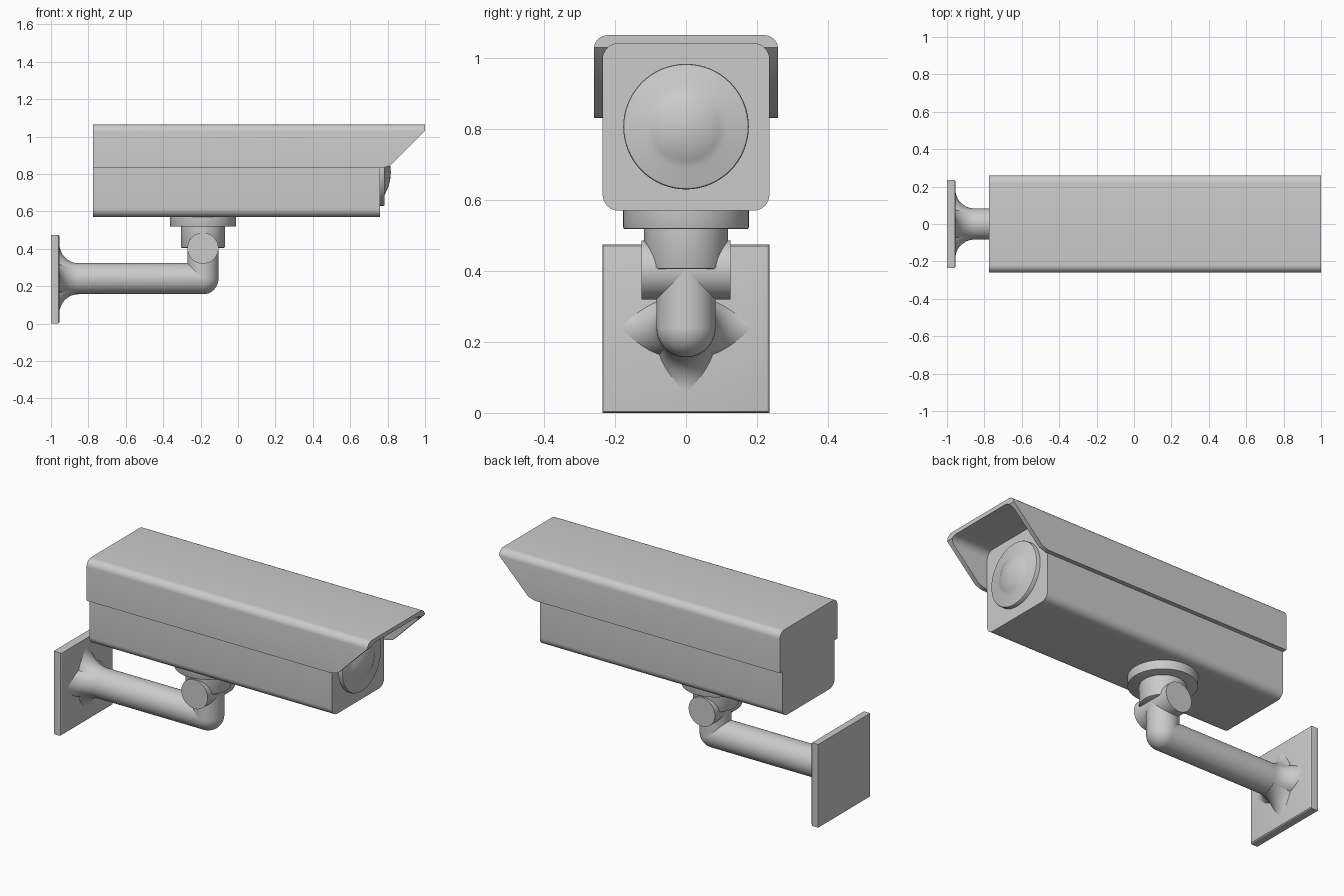
import bpy, bmesh
from math import sin, cos, pi, radians
from mathutils import Matrix, Vector

if "Cube" in bpy.data.objects:
    bpy.data.objects.remove(bpy.data.objects["Cube"])

PIVOT_X = -0.1875   # x of the swivel joint and upright
ARM_Z = 0.24        # height of the arm axis
TUBE = 0.083        # tube radius


def finish(name, bm, angle=30):
    bmesh.ops.remove_doubles(bm, verts=bm.verts, dist=1e-5)
    bmesh.ops.recalc_face_normals(bm, faces=bm.faces)
    me = bpy.data.meshes.new(name)
    bm.to_mesh(me)
    bm.free()
    ob = bpy.data.objects.new(name, me)
    bpy.context.collection.objects.link(ob)
    bpy.ops.object.select_all(action='DESELECT')
    ob.select_set(True)
    bpy.context.view_layer.objects.active = ob
    bpy.ops.object.shade_smooth_by_angle(angle=radians(angle))
    return ob


def arc(c0, c1, r, start, end, n=8):
    return [(c0 + r * cos(radians(start + (end - start) * i / n)),
             c1 + r * sin(radians(start + (end - start) * i / n))) for i in range(n + 1)]


def prism(section, x0, x1):
    """Extrude a (y, z) section along x."""
    bm = bmesh.new()
    face = bm.faces.new([bm.verts.new((x0, y, z)) for y, z in section])
    ext = bmesh.ops.extrude_face_region(bm, geom=[face], use_keep_orig=True)
    moved = [g for g in ext['geom'] if isinstance(g, bmesh.types.BMVert)]
    bmesh.ops.translate(bm, verts=moved, vec=(x1 - x0, 0, 0))
    return bm


def lathe(name, profile, axis, origin, steps=64):
    """Revolve (radius, height) points round an axis through origin."""
    bm = bmesh.new()
    vs = [bm.verts.new((r, 0, h)) for r, h in profile]
    edges = [bm.edges.new(pair) for pair in zip(vs, vs[1:])]
    bmesh.ops.spin(bm, geom=vs + edges, cent=(0, 0, 0), axis=(0, 0, 1),
                   angle=2 * pi, steps=steps)
    turn = Vector((0, 0, 1)).rotation_difference(Vector(axis)).to_matrix().to_4x4()
    bm.transform(Matrix.Translation(origin) @ turn)
    return finish(name, bm)


# Wall plate with softened front edges
bm = prism([(-0.235, 0), (0.235, 0), (0.235, 0.475), (-0.235, 0.475)], -1, -0.955)
front = [e for e in bm.edges if all(v.co.x > -0.96 for v in e.verts)]
bmesh.ops.bevel(bm, geom=front, offset=0.009, segments=3, profile=0.5, affect='EDGES')
finish("wall_plate", bm)

# Four flared bends that blend the arm into the plate
bm = bmesh.new()
inner = 0.103
R = inner + TUBE
for k in range(4):
    rings = []
    for i in range(17):
        phi = pi / 2 * i / 16
        out = Vector((-sin(phi), 0, -cos(phi)))
        ring = []
        for j in range(48):
            t = 2 * pi * j / 48
            p = Vector((0, 0, R)) + out * (R + TUBE * cos(t)) + Vector((0, TUBE * sin(t), 0))
            p = Matrix.Rotation(k * pi / 2, 3, 'X') @ p
            ring.append(bm.verts.new(p + Vector((-0.955 + inner, 0, ARM_Z))))
        rings.append(ring)
    for a, b in zip(rings, rings[1:]):
        for j in range(48):
            bm.faces.new((a[j], a[j - 1], b[j - 1], b[j]))
bmesh.ops.bisect_plane(bm, geom=bm.verts[:] + bm.edges[:] + bm.faces[:],
                       plane_co=(-0.975, 0, 0), plane_no=(-1, 0, 0), clear_outer=True)
finish("arm_flare", bm)

# Arm with a round elbow end, and the upright
lathe("arm", [(0, -0.97), (TUBE, -0.97)] + arc(0, PIVOT_X, TUBE, 0, 90, 12),
      (1, 0, 0), (0, 0, ARM_Z))
lathe("upright", [(0, ARM_Z), (TUBE, ARM_Z), (TUBE, 0.405), (0, 0.405)],
      (0, 0, 1), (PIVOT_X, 0, 0))

# Swivel joint, socket and mounting flange
lathe("swivel_pin", [(0, -0.125), (TUBE, -0.125), (TUBE, 0.125), (0, 0.125)],
      (0, 1, 0), (PIVOT_X, 0, 0.403))
lathe("swivel_socket", [(0, 0.405), (0.112, 0.405), (0.116, 0.407), (0.118, 0.411),
                        (0.118, 0.53), (0, 0.53)], (0, 0, 1), (PIVOT_X, 0, 0))
lathe("mount_flange", [(0, 0.518), (0.172, 0.518), (0.1755, 0.5195), (0.177, 0.523),
                       (0.177, 0.58), (0, 0.58)], (0, 0, 1), (PIVOT_X, 0, 0))

# Camera housing
c, r = 0.19, 0.045
section = (arc(c, 0.997, r, 0, 90) + arc(-c, 0.997, r, 90, 180)
           + arc(-c, 0.615, r, 180, 270) + arc(c, 0.615, r, 270, 360))
finish("housing", prism(section, -0.775, 0.76))

# Sun hood: folded sheet with its front cut back at 45 degrees
section = ([(0.26, 0.832)] + arc(0.22, 1.025, 0.04, 0, 90) + arc(-0.22, 1.025, 0.04, 90, 180)
           + [(-0.26, 0.832), (-0.2345, 0.832)]
           + arc(-c, 0.997, r - 0.0005, 180, 90) + arc(c, 0.997, r - 0.0005, 90, 0)
           + [(0.2345, 0.832)])
bm = prism(section, -0.775, 1)
for co, no in (((0.815, 0, 0.845), (1, 0, -1)), ((0.775, 0, 0.832), (0.013, 0, -0.04))):
    bmesh.ops.bisect_plane(bm, geom=bm.verts[:] + bm.edges[:] + bm.faces[:],
                           plane_co=co, plane_no=no, clear_outer=True)
    bmesh.ops.holes_fill(bm, edges=[e for e in bm.edges if e.is_boundary], sides=0)
finish("sun_hood", bm)

# Lens: bevelled rim and shallow dome
S = 0.224
dome = [(S * sin(a), 0.784 - 0.191 + S * cos(a))
        for a in (radians(31.5 * (5 - i) / 5) for i in range(6))]
lathe("lens", [(0, 0.75), (0.177, 0.75), (0.177, 0.778), (0.175, 0.782), (0.171, 0.784)]
      + dome, (1, 0, 0), (0, 0, 0.807))
